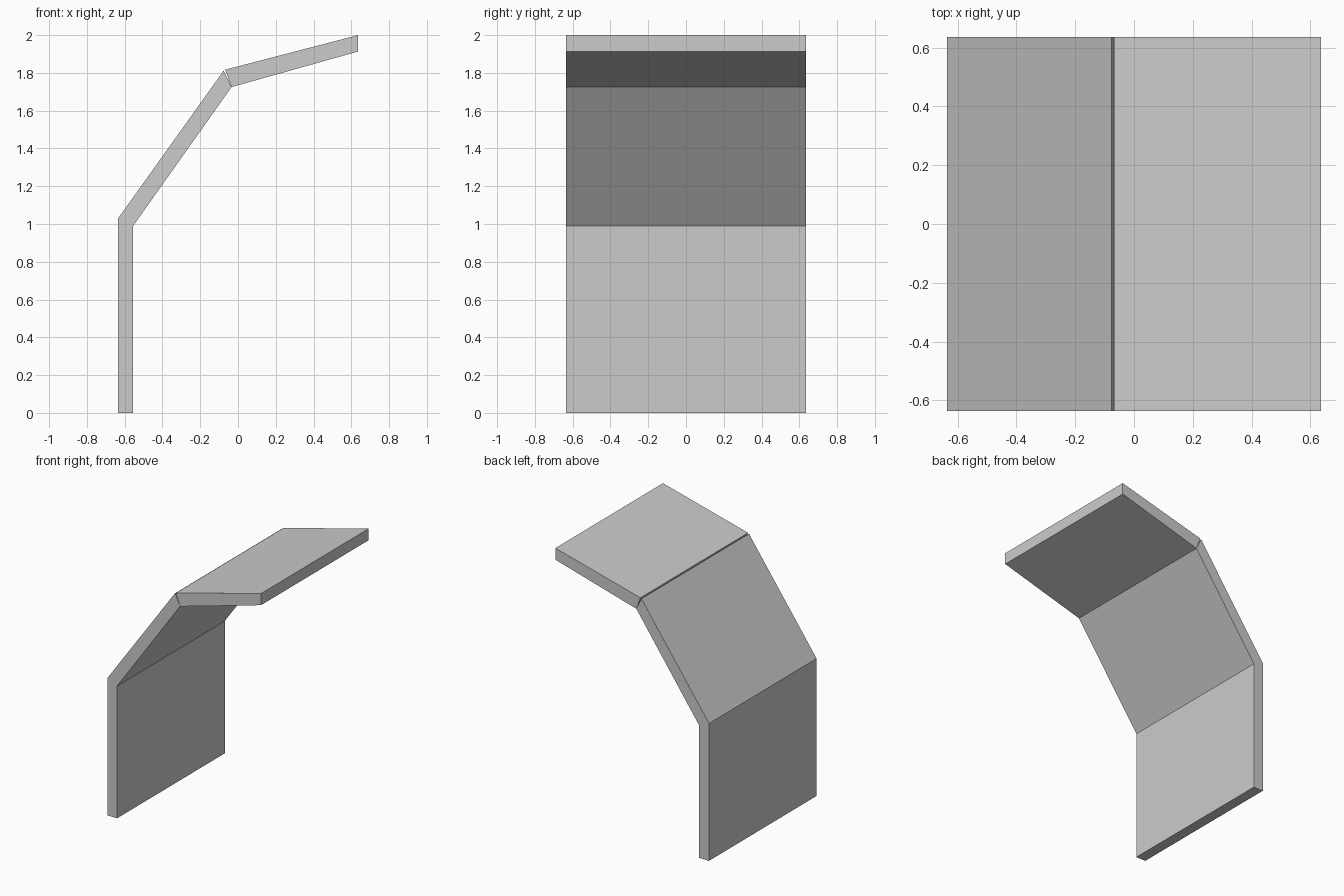
import bpy

if "Cube" in bpy.data.objects:
    bpy.data.objects.remove(bpy.data.objects["Cube"])

HALF_DEPTH = 0.636


def extrude_profile(name, profile):
    """Extrude an x-z outline along y into a closed solid."""
    n = len(profile)
    verts = [(x, y, z) for y in (-HALF_DEPTH, HALF_DEPTH) for x, z in profile]
    faces = [tuple(range(n)), tuple(reversed(range(n, 2 * n)))]
    faces += [(i, i + n, (i + 1) % n + n, (i + 1) % n) for i in range(n)]
    mesh = bpy.data.meshes.new(name)
    mesh.from_pydata(verts, [], faces)
    obj = bpy.data.objects.new(name, mesh)
    bpy.context.collection.objects.link(obj)
    return obj


# Upright wall bending into the steep slope
extrude_profile("wall_and_slope", [
    (-0.636, 0), (-0.555, 0), (-0.555, 0.99),
    (-0.034, 1.725), (-0.076, 1.812), (-0.636, 1.028)])

# Shallow upper panel, leaving a thin V groove at the joint
extrude_profile("upper_panel", [
    (-0.034, 1.725), (0.636, 1.913), (0.636, 2.0), (-0.068, 1.817)])
